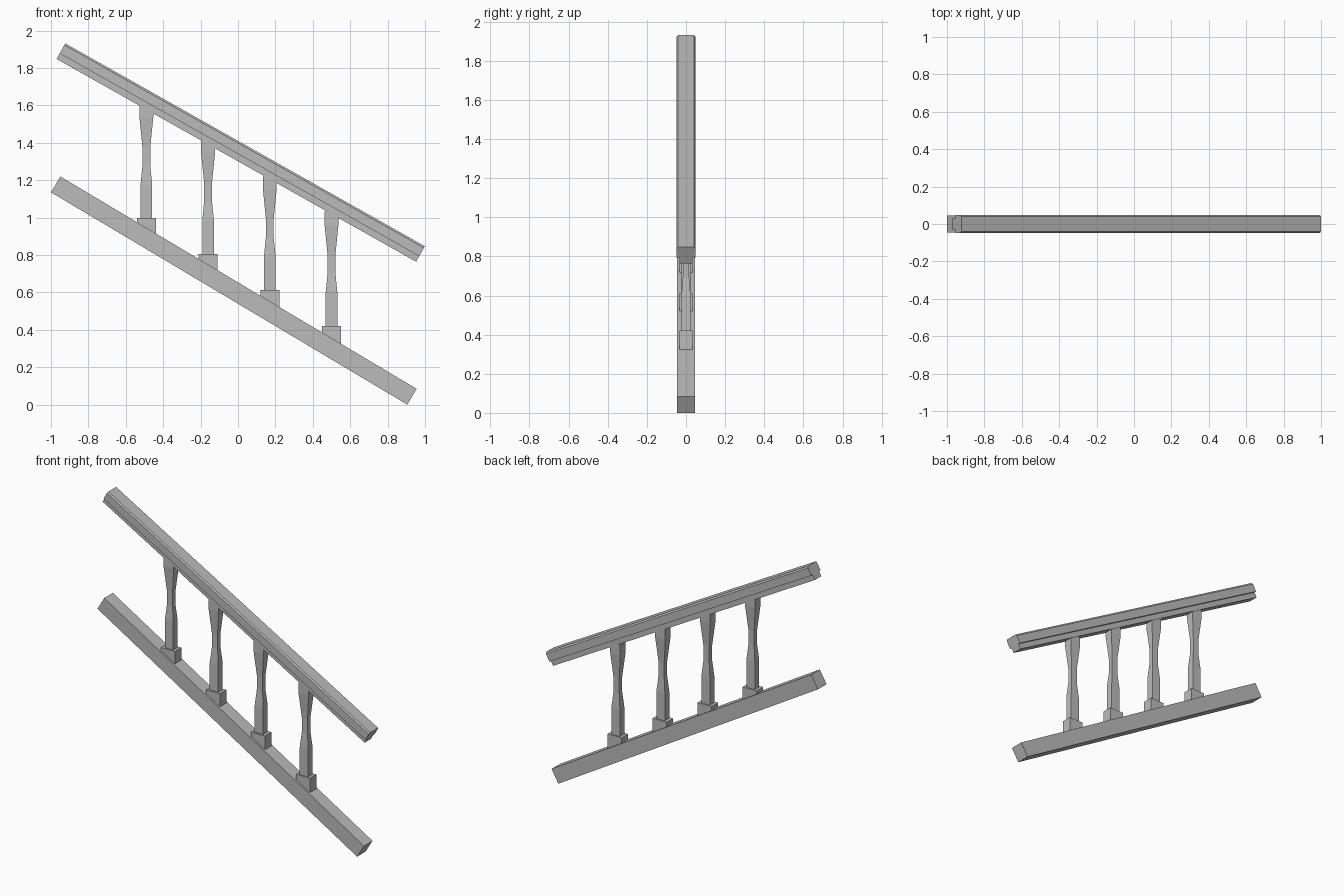
import bpy, bmesh
from mathutils import Vector

cube = bpy.data.objects.get("Cube")
if cube:
    bpy.data.objects.remove(cube, do_unlink=True)

GREY = (0.5, 0.5, 0.5, 1)
mat = bpy.data.materials.new("plain grey")
mat.use_nodes = True
mat.diffuse_color = GREY
mat.node_tree.nodes["Principled BSDF"].inputs["Base Color"].default_value = GREY


def loft(name, rings):
    """Skin a closed solid through rings of equal point count."""
    bm = bmesh.new()
    loops = [[bm.verts.new(p) for p in ring] for ring in rings]
    for a, b in zip(loops, loops[1:]):
        for i in range(len(a)):
            j = (i + 1) % len(a)
            bm.faces.new((a[i], a[j], b[j], b[i]))
    bm.faces.new(loops[0][::-1])
    bm.faces.new(loops[-1])
    bmesh.ops.recalc_face_normals(bm, faces=bm.faces)
    mesh = bpy.data.meshes.new(name)
    bm.to_mesh(mesh)
    bm.free()
    mesh.materials.append(mat)
    obj = bpy.data.objects.new(name, mesh)
    bpy.context.collection.objects.link(obj)
    return obj


def rail(name, start, end, half_profile):
    """Sweep a mirrored (y, height) profile along the lower edge of a sloped rail."""
    a, b = Vector((start[0], 0, start[1])), Vector((end[0], 0, end[1]))
    along = (b - a).normalized()
    up = Vector((-along.z, 0, along.x))
    profile = half_profile + [(-y, h) for y, h in reversed(half_profile)]
    return loft(name, [[p + up * h + Vector((0, y, 0)) for y, h in profile] for p in (a, b)])


def rect(x, z, hx, hy):
    return [(x - hx, -hy, z), (x + hx, -hy, z), (x + hx, hy, z), (x - hx, hy, z)]


# Sloped rails
rail("bottom_rail", (-1.0, 1.135), (0.905, 0.0), [(0.045, 0), (0.045, 0.098)])
rail("handrail", (-0.97, 1.848), (0.952, 0.764),
     [(0.033, 0), (0.033, 0.034), (0.048, 0.034), (0.048, 0.085), (0.041, 0.095)])

# Balusters: height above the base block, half width
shaft = [(-0.02, 0.031), (0.18, 0.031), (0.28, 0.021), (0.38, 0.021),
         (0.47, 0.030), (0.54, 0.037), (0.61, 0.037)]
for i in range(4):
    x = -0.49 + 0.33 * i
    z = 0.997 - 0.192 * i
    loft(f"baluster_base_{i + 1}", [rect(x, z - 0.12, 0.051, 0.034), rect(x, z, 0.051, 0.034)])
    loft(f"baluster_shaft_{i + 1}", [rect(x, z + h, w, w * 0.75) for h, w in shaft])
